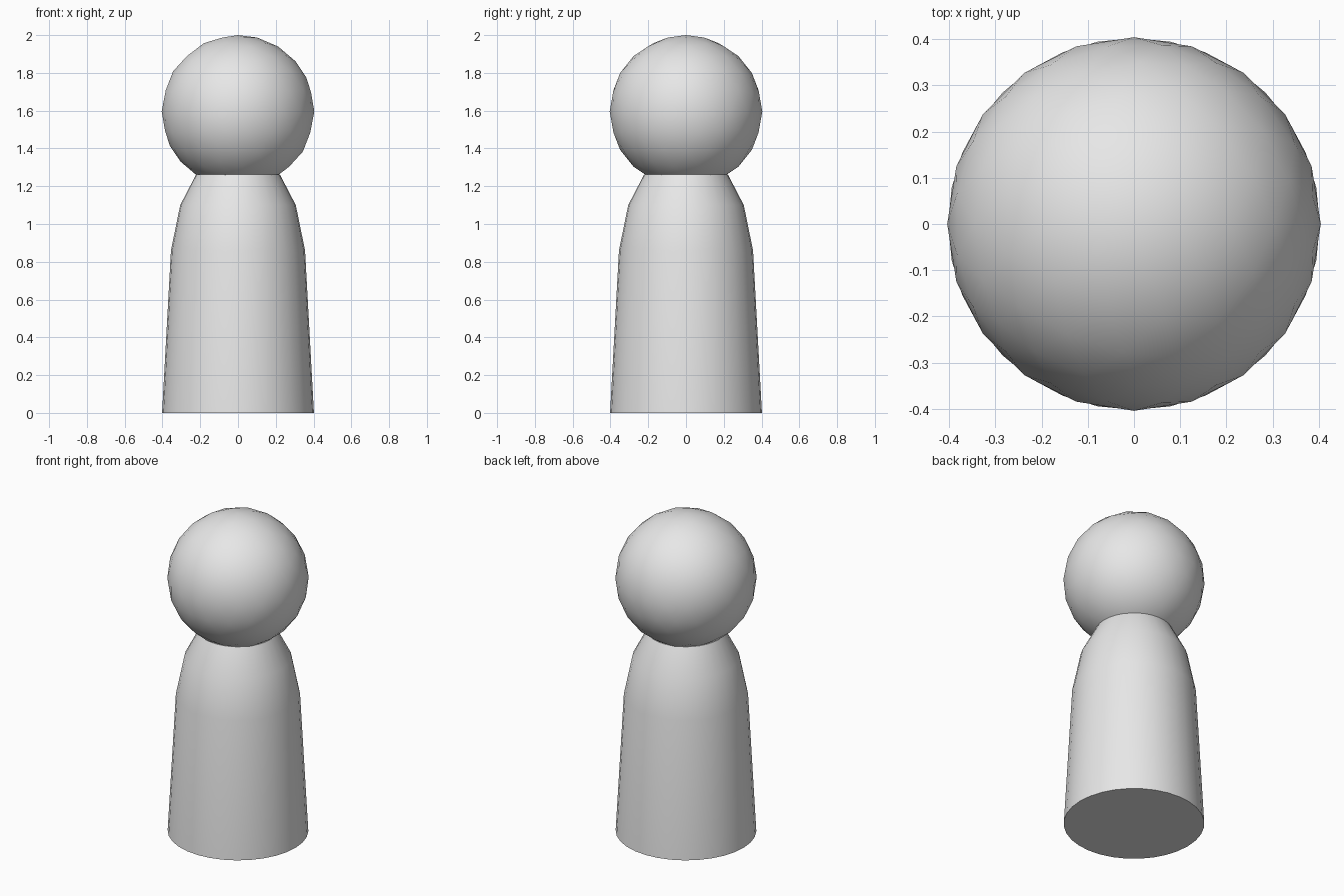
import bpy, bmesh, math

if "Cube" in bpy.data.objects:
    bpy.data.objects.remove(bpy.data.objects["Cube"])

grey = bpy.data.materials.new("plain_grey")
grey.diffuse_color = (0.8, 0.8, 0.8, 1)
grey.use_nodes = True
grey.node_tree.nodes["Principled BSDF"].inputs["Base Color"].default_value = grey.diffuse_color


def finish(obj, angle):
    obj.data.materials.append(grey)
    bpy.ops.object.select_all(action='DESELECT')
    obj.select_set(True)
    bpy.context.view_layer.objects.active = obj
    bpy.ops.object.shade_smooth_by_angle(angle=math.radians(angle))


# body: turned profile of radius and height, closed at both ends
SIDES = 32
profile = [(0.402, 0), (0.355, 0.86), (0.306, 1.10), (0.222, 1.262)]
bm = bmesh.new()
rings = []
for r, z in profile:
    rings.append([bm.verts.new((r * math.cos(2 * math.pi * i / SIDES),
                                r * math.sin(2 * math.pi * i / SIDES), z))
                  for i in range(SIDES)])
for low, high in zip(rings, rings[1:]):
    for i in range(SIDES):
        j = (i + 1) % SIDES
        bm.faces.new((low[i], low[j], high[j], high[i]))
bm.faces.new(rings[0][::-1])
bm.faces.new(rings[-1])
mesh = bpy.data.meshes.new("body")
bm.to_mesh(mesh)
bm.free()
body = bpy.data.objects.new("body", mesh)
bpy.context.collection.objects.link(body)
finish(body, 40)

# head: round ball resting in the neck
bpy.ops.mesh.primitive_ico_sphere_add(subdivisions=3, radius=0.404,
                                      location=(0, 0, 1.596))
head = bpy.context.object
head.name = "head"
finish(head, 40)
